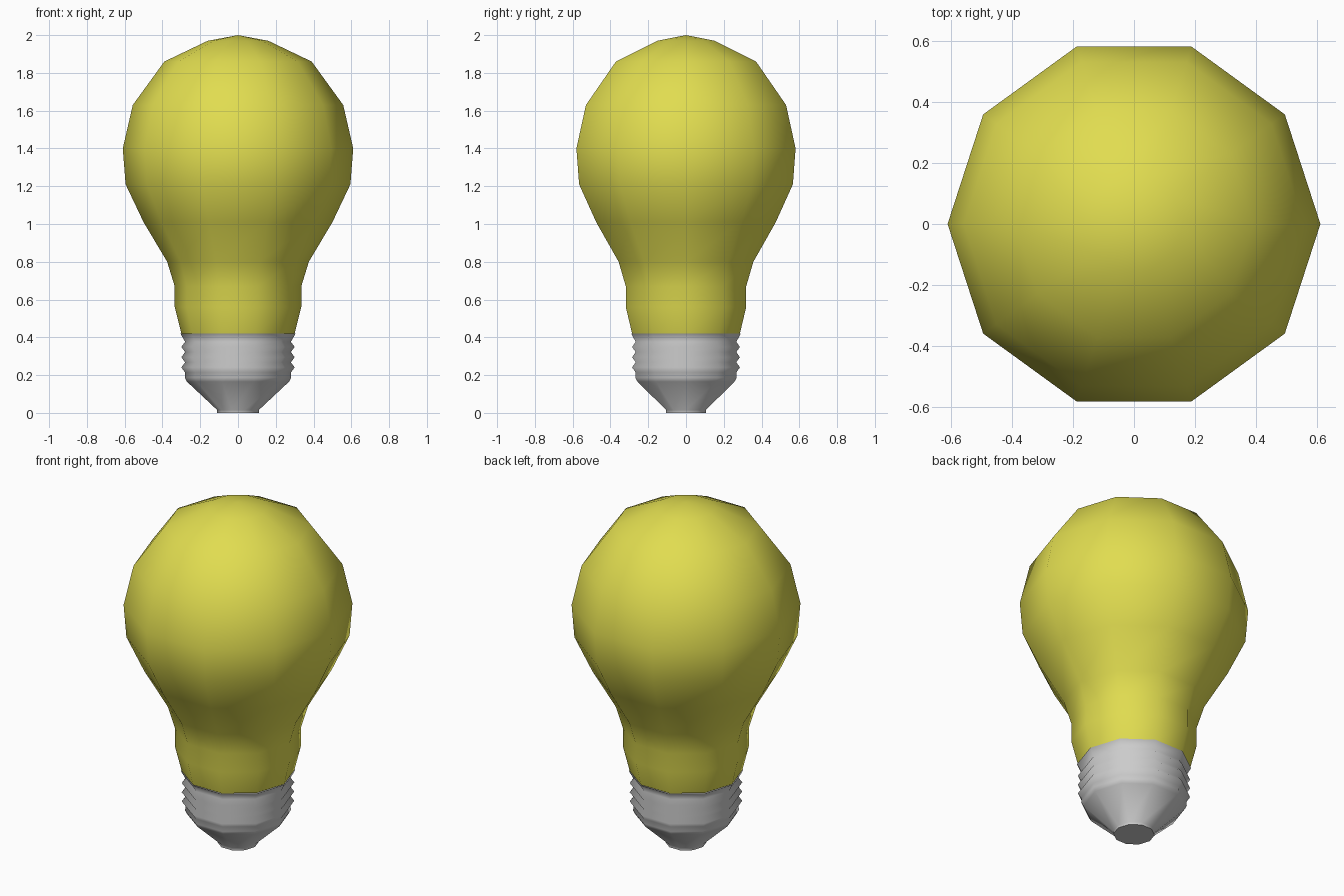
import bpy, bmesh, math

if "Cube" in bpy.data.objects:
    bpy.data.objects.remove(bpy.data.objects["Cube"])

SIDES = 10


def lathe(name, profile, color=None, smooth_angle=80):
    """Revolve (radius, z) points, listed bottom to top, into a ten-sided solid."""
    bm = bmesh.new()
    rings = []
    for r, z in profile:
        if r == 0:
            rings.append([bm.verts.new((0, 0, z))] * SIDES)
        else:
            rings.append([bm.verts.new((r * math.cos(math.tau * i / SIDES),
                                        r * math.sin(math.tau * i / SIDES), z))
                          for i in range(SIDES)])
    for low, high in zip(rings, rings[1:]):
        for i in range(SIDES):
            j = (i + 1) % SIDES
            corners = list(dict.fromkeys((low[i], low[j], high[j], high[i])))
            bm.faces.new(corners)
    # Flat underside for closed bottoms
    if profile[0][1] == 0:
        bm.faces.new(rings[0][::-1])
    bmesh.ops.recalc_face_normals(bm, faces=bm.faces)
    mesh = bpy.data.meshes.new(name)
    bm.to_mesh(mesh)
    bm.free()
    obj = bpy.data.objects.new(name, mesh)
    bpy.context.collection.objects.link(obj)
    if color:
        mat = bpy.data.materials.new(name + "_material")
        mat.diffuse_color = color
        mat.use_nodes = True
        mat.node_tree.nodes["Principled BSDF"].inputs["Base Color"].default_value = mat.diffuse_color
        mesh.materials.append(mat)
    bpy.ops.object.select_all(action='DESELECT')
    obj.select_set(True)
    bpy.context.view_layer.objects.active = obj
    bpy.ops.object.shade_smooth_by_angle(angle=math.radians(smooth_angle))
    return obj


# Glass bulb
lathe("glass_bulb", [
    (0.30, 0.42), (0.335, 0.56), (0.335, 0.67), (0.375, 0.80), (0.50, 1.01),
    (0.595, 1.21), (0.61, 1.40), (0.557, 1.63), (0.39, 1.86), (0.16, 1.97),
    (0, 2.0)], (0.75, 0.72, 0.08, 1))

# Screw base: contact, cone, thread ridges, collar
threads = []
for k in range(4):
    z = 0.187 + k * 0.054
    threads += [(0.282 if k == 0 else 0.30, z), (0.28, z + 0.027)]
lathe("screw_base", [(0.11, 0), (0.11, 0.015), (0.27, 0.165)] + threads
      + [(0.305, 0.42)])
